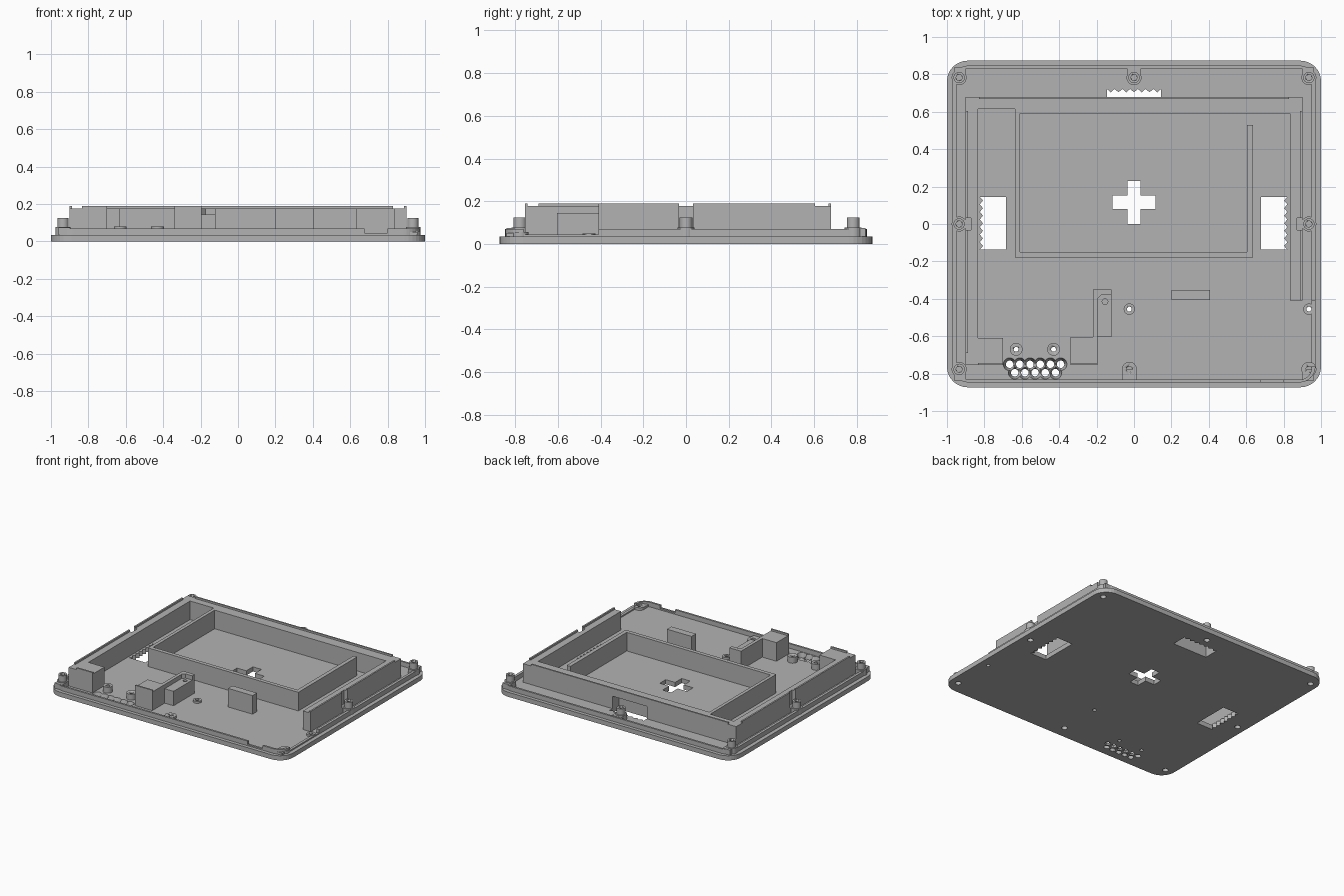
import bpy, bmesh, math

if "Cube" in bpy.data.objects:
    bpy.data.objects.remove(bpy.data.objects["Cube"])

grey = bpy.data.materials.new("plain_grey")
grey.diffuse_color = (0.45, 0.45, 0.45, 1)
grey.use_nodes = True
grey.node_tree.nodes["Principled BSDF"].inputs["Base Color"].default_value = grey.diffuse_color
FLOOR, SEAT, WALL, RIDGE = 0.035, 0.03, 0.177, 0.19


def loft(name, rings):
    """Closed solid through equal-length rings of 3D points."""
    bm = bmesh.new()
    vs = [[bm.verts.new(p) for p in r] for r in rings]
    n = len(vs[0])
    bm.faces.new(vs[0][::-1])
    bm.faces.new(vs[-1])
    for a, b in zip(vs, vs[1:]):
        for i in range(n):
            j = (i + 1) % n
            bm.faces.new((a[i], a[j], b[j], b[i]))
    bmesh.ops.recalc_face_normals(bm, faces=bm.faces)
    me = bpy.data.meshes.new(name)
    bm.to_mesh(me)
    bm.free()
    me.materials.append(grey)
    ob = bpy.data.objects.new(name, me)
    bpy.context.collection.objects.link(ob)
    return ob


def prism(name, pts, z0, z1):
    return loft(name, [[(x, y, z) for x, y in pts] for z in (z0, z1)])


def box(name, x0, x1, y0, y1, z0, z1):
    return prism(name, [(x0, y0), (x1, y0), (x1, y1), (x0, y1)], z0, z1)


def turned(name, x, y, profile, n=32):
    """Round solid from (radius, z) pairs."""
    ob = loft(name, [[(x + r * math.cos(k * math.tau / n), y + r * math.sin(k * math.tau / n), z)
                      for k in range(n)] for r, z in profile])
    bpy.context.view_layer.objects.active = ob
    bpy.ops.object.select_all(action='DESELECT')
    ob.select_set(True)
    bpy.ops.object.shade_smooth_by_angle(angle=math.radians(35))
    return ob


def rounded(hx, hy, r, n=8):
    pts = []
    for q, (sx, sy) in enumerate(((1, 1), (-1, 1), (-1, -1), (1, -1))):
        for k in range(n + 1):
            a = (q + k / n) * math.pi / 2
            pts.append((sx * (hx - r) + r * math.cos(a), sy * (hy - r) + r * math.sin(a)))
    return pts


def cut(targets, cutters):
    """Subtract each cutter from each target, then remove the cutters."""
    for t in targets:
        for c in cutters:
            m = t.modifiers.new("cut", 'BOOLEAN')
            m.operation, m.solver, m.object = 'DIFFERENCE', 'EXACT', c
            bpy.context.view_layer.objects.active = t
            bpy.ops.object.modifier_apply(modifier=m.name)
    for c in cutters:
        bpy.data.objects.remove(c)


# Base plate and raised lip
plate = prism("base_plate", rounded(1, 0.873, 0.11), 0, FLOOR)
lip = prism("lip", rounded(0.97, 0.847, 0.085), SEAT, 0.07)
cut([lip], [prism("c", rounded(0.95, 0.832, 0.065), 0, 1),
            box("c", 0.675, 0.8, -1, -0.8, 0.045, 1),
            box("c", 0.9, 1, -0.76, -0.41, 0.045, 1)])

# Walls: outer frame, screen tray and corner block in one outline
frame = prism("wall_frame", [
    (-.9, -.755), (-.9, .68), (.9, .68), (.9, -.41), (.835, -.41), (.835, .59),
    (-.61, .59), (-.61, -.15), (.605, -.15), (.605, .53), (.635, .53), (.635, -.18),
    (-.635, -.18), (-.635, .615), (-.835, .615), (-.835, -.61), (-.70, -.61), (-.70, -.755)],
    SEAT, WALL)

# Thin ridges on top of the walls
ridges = [box("back_ridge", -.83, .83, .668, .68, WALL - .01, RIDGE),
          box("right_ridge", .888, .9, -.41, .605, WALL - .01, RIDGE),
          box("left_ridge", -.9, -.888, -.69, .605, WALL - .01, RIDGE),
          box("front_ridge", -.835, -.70, -.755, -.743, WALL - .01, RIDGE),
          box("front_ridge", -.34, -.195, -.755, -.743, WALL - .01, RIDGE)]

# Grooves in the side walls around the middle posts
for s in (1, -1):
    xs = sorted((s * .872, s * 1))
    cut([frame, ridges[1 if s > 0 else 2]], [box("c", *xs, -.033, .033, .07, 1)])

# Centre bracket with a lower step
bracket = prism("bracket", [(-.34, -.755), (-.195, -.755), (-.195, -.605), (-.12, -.605),
                            (-.12, -.35), (-.22, -.35), (-.22, -.605), (-.34, -.605)], SEAT, WALL)
cut([bracket], [prism("c", [(-.195, -.7), (0, -.7), (0, -.38), (-.175, -.38), (-.195, -.4)], .145, 1),
                turned("c", -.155, -.415, [(.015, .08), (.015, 1)])])
box("support_block", .2, .407, -.405, -.352, SEAT, WALL)


# Slots with one serrated edge: outline runs along u, teeth point in v
def slot(u0, u1, v0, v1, place, z1):
    teeth, depth = 7, 0.018
    step = (u1 - u0) / teeth
    pts = [(u0, v0), (u1, v0)]
    for k in range(teeth):
        a = u1 - k * step
        pts += [(a, v1), (a - step / 2, v1 - depth)]
    pts.append((u0, v1))
    return prism("c", [place(u, v) for u, v in pts], -1, z1)


cut([plate, frame], [slot(-.145, .145, .6, .722, lambda u, v: (u, v), .13)])
cut([plate], [slot(-.137, .145, .685, .825, lambda u, v: (-v, u), 1),
              slot(-.137, .145, .68, .82, lambda u, v: (v, u), 1)])

# Cross opening
a, b = .115, .036
cross = [(b, a), (-b, a), (-b, b), (-a, b), (-a, -b), (-b, -b),
         (-b, -a), (b, -a), (b, -b), (a, -b), (a, b), (b, b)]
cut([plate], [prism("c", [(x, y + .116) for x, y in cross], -1, 1)])

# Screw posts: pad joined to the lip, tall or low, open underneath
posts = [(-.935, .783, 1), (.935, .783, 1), (0, .783, 1), (-.935, 0, 1), (.935, 0, 1),
         (-.935, -.777, 1), (.935, -.777, 0), (-.025, -.777, 0)]
for x, y, tall in posts:
    top = .078 if tall else .055
    pad = turned("post_pad", x, y, [(.04, SEAT), (.04, top)])
    if abs(y) > .5:
        ys = sorted((y, math.copysign(.84, y)))
        box("pad_web", x - .038 * (x >= -.5) - .025 * (x < -.5),
            x + .038 * (x <= .5) + .025 * (x > .5), *ys, SEAT + .001, top - .003)
    post = turned("screw_post", x, y, [(.03, top - .02), (.03, .125)]) if tall else pad
    cut([post], [turned("c", x, y, [(.016, .1 if tall else .042), (.016, 1)])])
    cut([plate], [turned("c", x, y, [(.021, -1), (.021, 1)])])

# Small bosses drilled through the floor
for x, y, top, r in ((-.63, -.67, .08, .034), (-.43, -.67, .08, .034),
                     (-.025, -.455, .05, .03), (.935, -.455, .05, .03)):
    boss = turned("boss", x, y, [(r, SEAT), (r, top)])
    cut([plate, boss], [turned("c", x, y, [(.013, -1), (.013, 1)])])

# Two rows of flared sound holes
for y, x0, count in ((-.75, -.665, 6), (-.795, -.638, 5)):
    for k in range(count):
        cut([plate], [turned("c", x0 + k * .0545, y,
                             [(.02, -.1), (.02, .006), (.034, .03), (.034, .1)], 20)])
